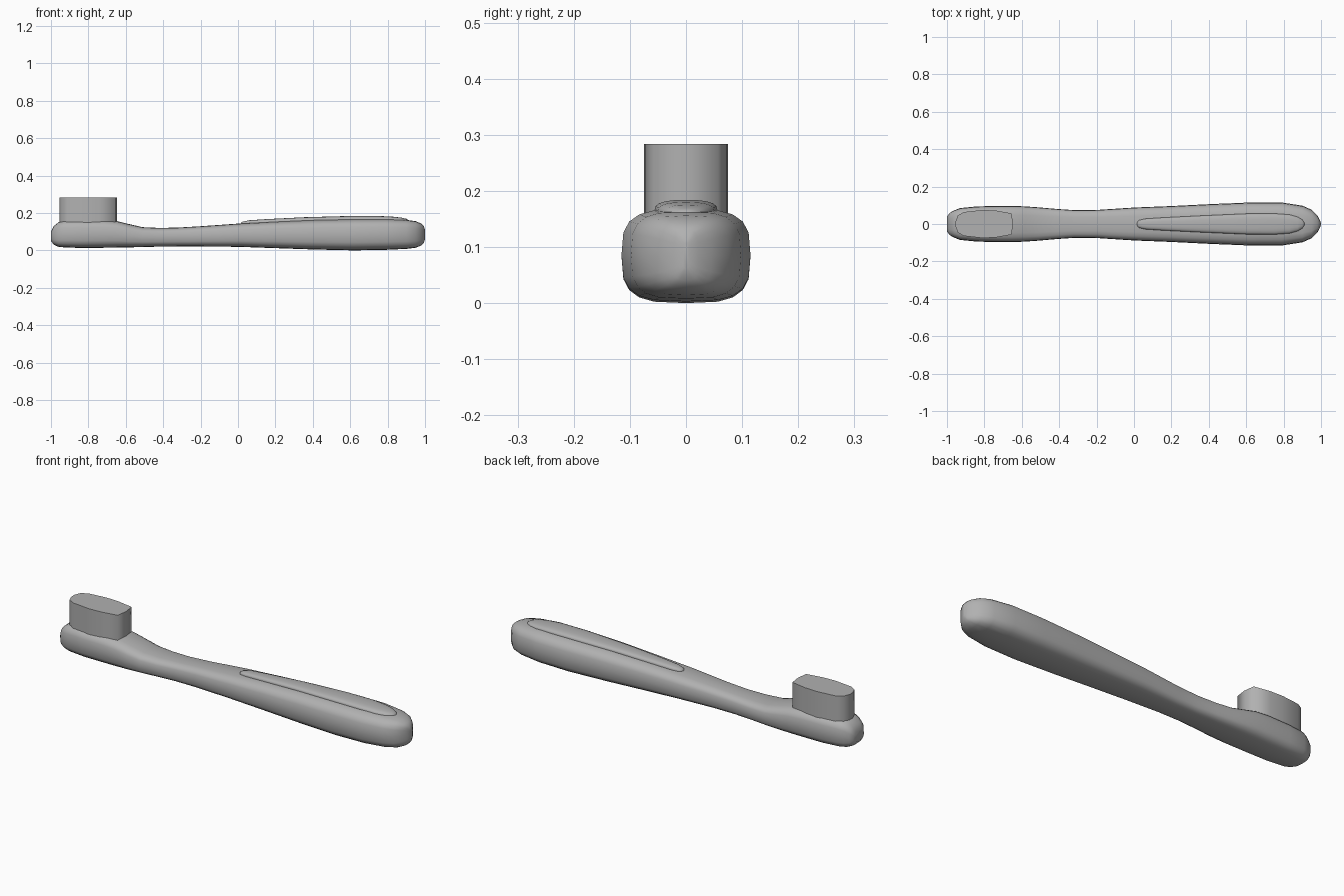
import bpy, bmesh, math

grey = bpy.data.materials.new("dark_grey")
grey.diffuse_color = (0.44, 0.44, 0.44, 1)


def finish(bm, name, angle):
    bmesh.ops.recalc_face_normals(bm, faces=bm.faces)
    mesh = bpy.data.meshes.new(name)
    bm.to_mesh(mesh)
    bm.free()
    mesh.materials.append(grey)
    obj = bpy.data.objects.new(name, mesh)
    bpy.context.collection.objects.link(obj)
    bpy.ops.object.select_all(action='DESELECT')
    obj.select_set(True)
    bpy.context.view_layer.objects.active = obj
    bpy.ops.object.shade_smooth_by_angle(angle=math.radians(angle))
    return obj


def loft(name, stations, power, sides=20, angle=60):
    """Skin rounded-box rings: (x, half width, bottom z, top z)."""
    bm = bmesh.new()
    rings = []
    for x, w, lo, hi in stations:
        ring = []
        for i in range(sides):
            a = 2 * math.pi * i / sides
            c, s = math.cos(a), math.sin(a)
            y = w * math.copysign(abs(c) ** (2 / power), c)
            z = (lo + hi) / 2 + (hi - lo) / 2 * math.copysign(abs(s) ** (2 / power), s)
            ring.append(bm.verts.new((x, y, z)))
        rings.append(ring)
    for a, b in zip(rings, rings[1:]):
        for i in range(sides):
            j = (i + 1) % sides
            bm.faces.new((a[i], a[j], b[j], b[i]))
    bm.faces.new(rings[0])
    bm.faces.new(rings[-1])
    return finish(bm, name, angle)


# Head, neck and handle in one flowing body
loft("brush_body", [
    (-1.0, 0.04, 0.05, 0.10), (-0.985, 0.06, 0.03, 0.13),
    (-0.96, 0.073, 0.019, 0.15), (-0.93, 0.085, 0.016, 0.16),
    (-0.84, 0.094, 0.013, 0.163), (-0.72, 0.097, 0.014, 0.163),
    (-0.65, 0.097, 0.015, 0.157), (-0.58, 0.094, 0.016, 0.14),
    (-0.51, 0.089, 0.018, 0.124), (-0.42, 0.081, 0.020, 0.120),
    (-0.32, 0.074, 0.021, 0.122), (-0.2, 0.075, 0.021, 0.129),
    (0.0, 0.088, 0.019, 0.143), (0.2, 0.096, 0.012, 0.154),
    (0.4, 0.106, 0.005, 0.163), (0.62, 0.115, 0.0, 0.168),
    (0.79, 0.115, 0.003, 0.168), (0.90, 0.098, 0.008, 0.163),
    (0.95, 0.076, 0.014, 0.156), (0.98, 0.046, 0.026, 0.143),
    (0.993, 0.022, 0.04, 0.13), (1.0, 0.005, 0.06, 0.11)], 3.3)

# Raised thumb grip
loft("thumb_grip", [
    (0.015, 0.006, 0.130, 0.147), (0.025, 0.02, 0.130, 0.154),
    (0.06, 0.028, 0.130, 0.161), (0.15, 0.034, 0.135, 0.167),
    (0.35, 0.044, 0.145, 0.177), (0.6, 0.055, 0.148, 0.184),
    (0.75, 0.056, 0.148, 0.184), (0.83, 0.051, 0.145, 0.180),
    (0.875, 0.039, 0.142, 0.175), (0.9, 0.025, 0.14, 0.169),
    (0.912, 0.008, 0.14, 0.162)], 2.6)

# Faceted bristle block
half = [(-0.647, 0.0), (-0.655, 0.057), (-0.74, 0.072), (-0.81, 0.075),
        (-0.91, 0.064), (-0.942, 0.045), (-0.955, 0.012)]
outline = half + [(x, -y) for x, y in reversed(half[1:])]
bm = bmesh.new()
base = bm.faces.new([bm.verts.new((x, y, 0.145)) for x, y in outline])
top = bmesh.ops.extrude_face_region(bm, geom=[base], use_keep_orig=True)
bmesh.ops.translate(bm, vec=(0, 0, 0.139),
                    verts=[v for v in top["geom"] if isinstance(v, bmesh.types.BMVert)])
finish(bm, "bristles", 80)
